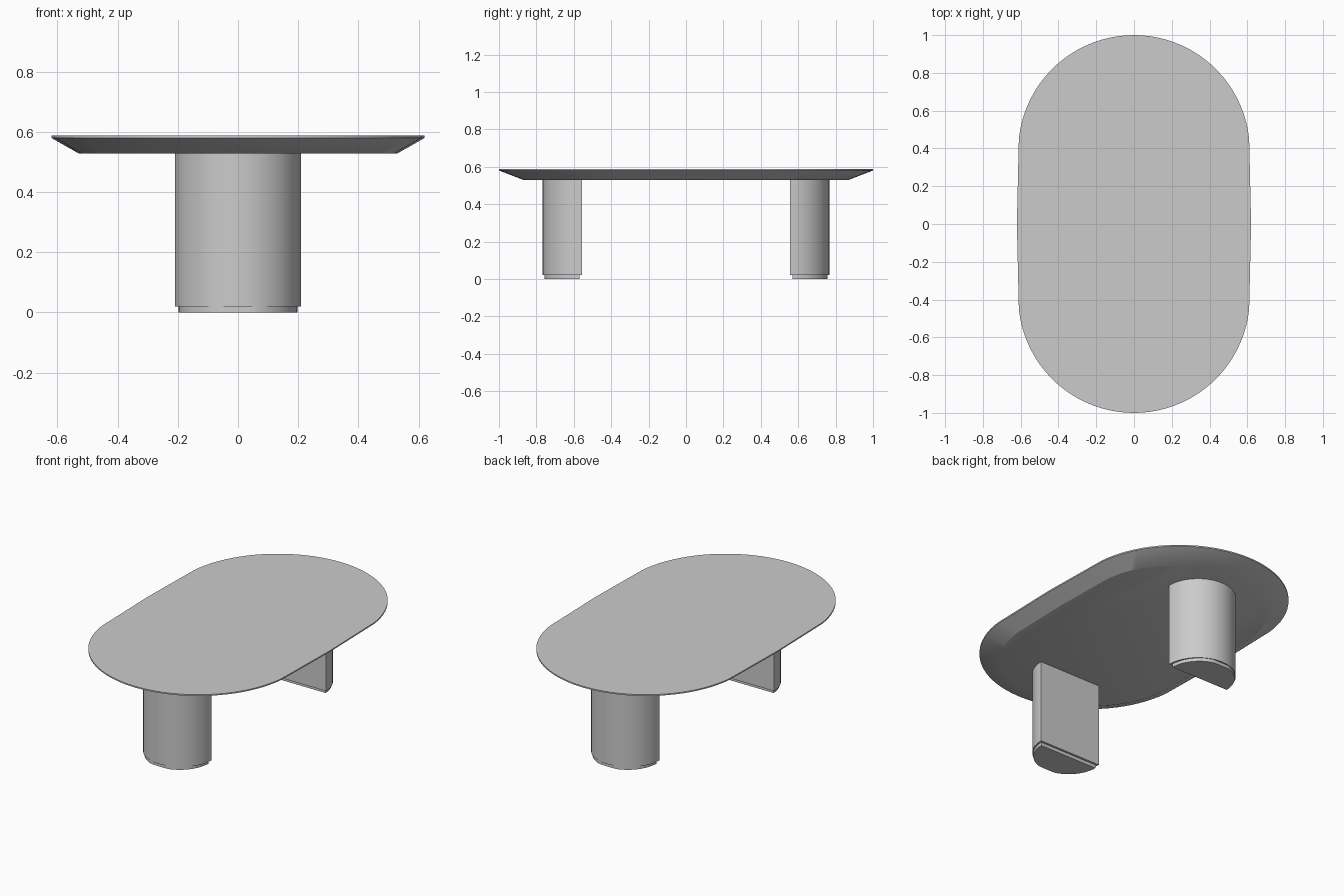
import bpy, bmesh
from math import radians, cos, sin

if "Cube" in bpy.data.objects:
    bpy.data.objects.remove(bpy.data.objects["Cube"])


def arc(cy, r, a0, a1, n):
    """Points on an arc centred on (0, cy), angles in degrees."""
    angles = [radians(a0 + (a1 - a0) * i / n) for i in range(n + 1)]
    return [(r * cos(a), cy + r * sin(a)) for a in angles]


def loft(name, rings):
    """Solid skinned through (outline, z) rings with equal point counts."""
    bm = bmesh.new()
    loops = [[bm.verts.new((x, y, z)) for x, y in pts] for pts, z in rings]
    n = len(loops[0])
    for lo, hi in zip(loops, loops[1:]):
        for i in range(n):
            j = (i + 1) % n
            bm.faces.new((lo[i], lo[j], hi[j], hi[i]))
    bm.faces.new(loops[0][::-1])
    bm.faces.new(loops[-1])
    bmesh.ops.recalc_face_normals(bm, faces=bm.faces)
    mesh = bpy.data.meshes.new(name)
    bm.to_mesh(mesh)
    bm.free()
    obj = bpy.data.objects.new(name, mesh)
    bpy.context.collection.objects.link(obj)
    bpy.ops.object.select_all(action='DESELECT')
    bpy.context.view_layer.objects.active = obj
    obj.select_set(True)
    bpy.ops.object.shade_smooth_by_angle(angle=radians(25))
    return obj


# Table top: rounded ends, slightly bowed sides, bevelled underside
outline = (arc(0.387, 0.613, 6, 174, 40) + [(-0.62, 0)]
           + arc(-0.387, 0.613, 186, 354, 40) + [(0.62, 0)])
under = [(x * 0.853, y * 0.865) for x, y in outline]
loft("table_top", [(under, 0.528), (outline, 0.58), (outline, 0.588)])

# Half-round legs, flat side inward, each on a recessed foot
for side, start in (("front", 180), ("back", 0)):
    s = -1 if side == "front" else 1
    leg = arc(s * 0.556, 0.21, start, start + 180, 32)
    foot = arc(s * 0.566, 0.197, start + 1, start + 179, 32)
    foot = [(x, s * min(abs(y), 0.756)) for x, y in foot]
    loft(side + "_leg", [(leg, 0.02), (leg, 0.528)])
    loft(side + "_foot", [(foot, 0.0), (foot, 0.02)])
